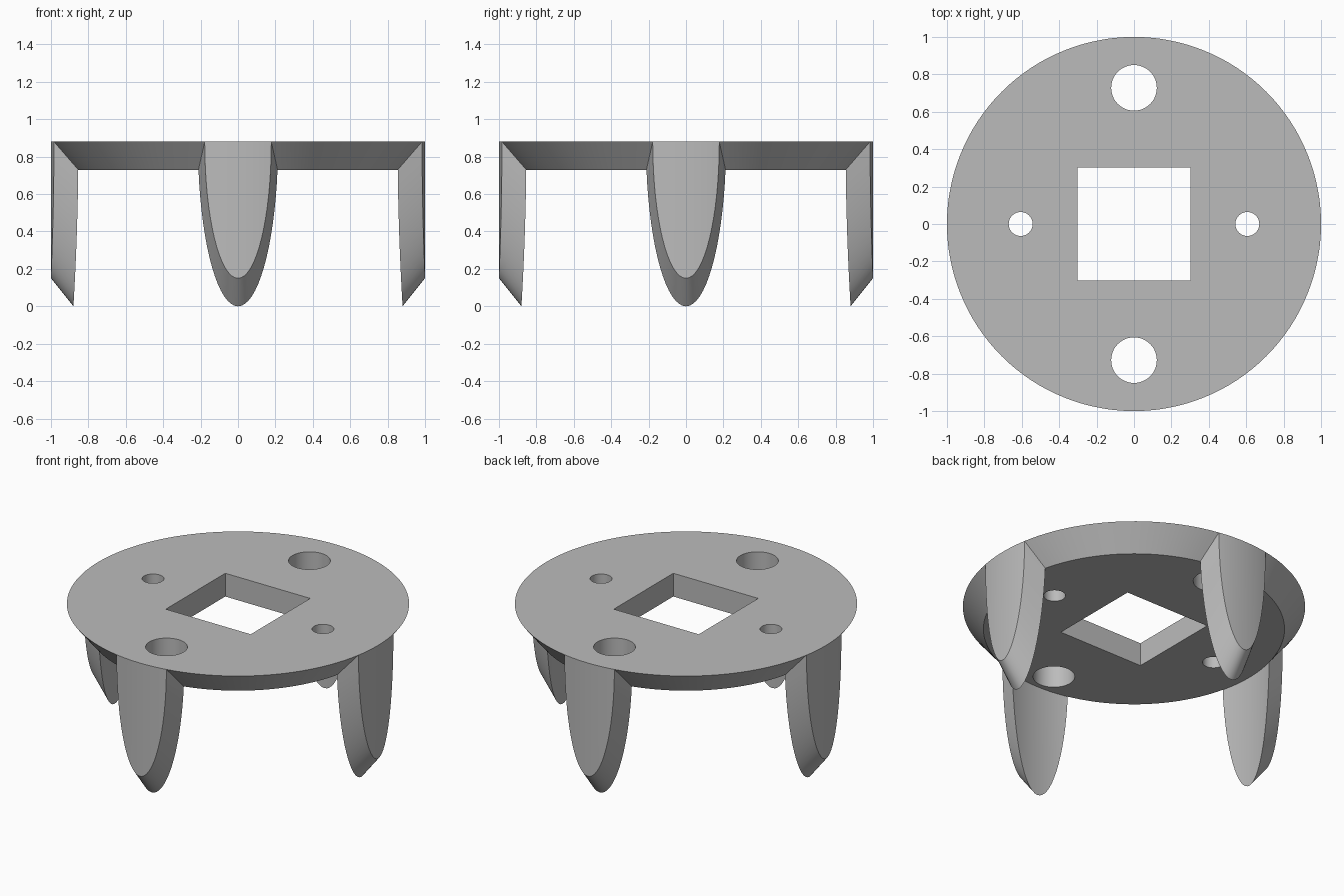
import bpy, bmesh
from math import sin, cos, asin, acos, pi, radians

cube = bpy.data.objects.get("Cube")
if cube:
    bpy.data.objects.remove(cube, do_unlink=True)

TOP, UNDER, R_OUT, R_IN = 0.88, 0.73, 1.0, 0.88
HALF_OUT, HALF_IN = 0.178, 0.2145       # half widths of the leg ellipses
STEPS, GAP = 16, 24                     # columns per half leg, rim steps between legs

grey = bpy.data.materials.new("plain grey")
grey.use_nodes = True
grey.diffuse_color = (0.5, 0.5, 0.5, 1)
grey.node_tree.nodes["Principled BSDF"].inputs["Base Color"].default_value = (0.5, 0.5, 0.5, 1)

bm = bmesh.new()


def polar(r, a, z):
    return bm.verts.new((r * cos(a), r * sin(a), z))


def leg_edge(r, half, depth, t_max, s, mid):
    """Angle and height of one point on a leg's elliptical outline."""
    t = t_max * s
    return mid + asin(half * sin(t) / r), TOP - depth * cos(t)


def face(*verts):
    unique = list(dict.fromkeys(verts))
    if len(unique) > 2:
        bm.faces.new(unique)


# Plate rim and four legs share one closed surface
top_ring, under_ring = [], []
t_in = acos((TOP - UNDER) / TOP)
a_out = asin(HALF_OUT / R_OUT)
a_in = asin(HALF_IN * sin(t_in) / R_IN)
for quarter in range(4):
    mid = quarter * pi / 2
    cols = []
    for i in range(-STEPS, STEPS + 1):
        ao, zo = leg_edge(R_OUT, HALF_OUT, UNDER, pi / 2, i / STEPS, mid)
        ai, zi = leg_edge(R_IN, HALF_IN, TOP, t_in, i / STEPS, mid)
        ot, it = polar(R_OUT, ao, TOP), polar(R_IN, ai, UNDER)
        end = abs(i) == STEPS
        cols.append((ot, ot if end else polar(R_OUT, ao, zo),
                     it if end else polar(R_IN, ai, zi), it))
    for p, q in zip(cols, cols[1:]):
        for k in range(3):              # outer wall, bevelled edge, inner wall
            face(p[k], q[k], q[k + 1], p[k + 1])
    top_ring += [c[0] for c in cols]
    under_ring += [c[3] for c in cols]
    # Sloping rim up to the next leg
    for j in range(1, GAP):
        f = j / GAP
        top_ring.append(polar(R_OUT, mid + a_out + f * (pi / 2 - 2 * a_out), TOP))
        under_ring.append(polar(R_IN, mid + a_in + f * (pi / 2 - 2 * a_in), UNDER))

period = 2 * STEPS + GAP
n = len(top_ring)
for i in range(n):
    if i % period >= 2 * STEPS:
        j = (i + 1) % n
        face(top_ring[i], top_ring[j], under_ring[j], under_ring[i])
bm.faces.new(top_ring)
bm.faces.new(under_ring)
bmesh.ops.recalc_face_normals(bm, faces=bm.faces)

mesh = bpy.data.meshes.new("plate_with_legs")
bm.to_mesh(mesh)
bm.free()
mesh.materials.append(grey)
body = bpy.data.objects.new("plate_with_legs", mesh)
bpy.context.collection.objects.link(body)


# Holes through the plate
def cut(x, y, radius, sides, turn=0):
    bpy.ops.mesh.primitive_cylinder_add(vertices=sides, radius=radius, depth=0.6,
                                        location=(x, y, 0.8), rotation=(0, 0, turn))
    cutter = bpy.context.object
    cutter.name = "hole_cutter"
    cutter.hide_render = True
    cutter.data.materials.append(grey)
    bpy.context.view_layer.objects.active = body
    mod = body.modifiers.new("hole", "BOOLEAN")
    mod.operation, mod.solver, mod.object = "DIFFERENCE", "EXACT", cutter
    bpy.ops.object.modifier_apply(modifier=mod.name)
    bpy.data.objects.remove(cutter, do_unlink=True)


cut(0, 0, 0.303 * 2 ** 0.5, 4, pi / 4)
for side in (-1, 1):
    cut(0, side * 0.728, 0.122, 48)
    cut(side * 0.606, 0, 0.064, 32)

bpy.ops.object.select_all(action="DESELECT")
body.select_set(True)
bpy.context.view_layer.objects.active = body
bpy.ops.object.shade_smooth_by_angle(angle=radians(25))
